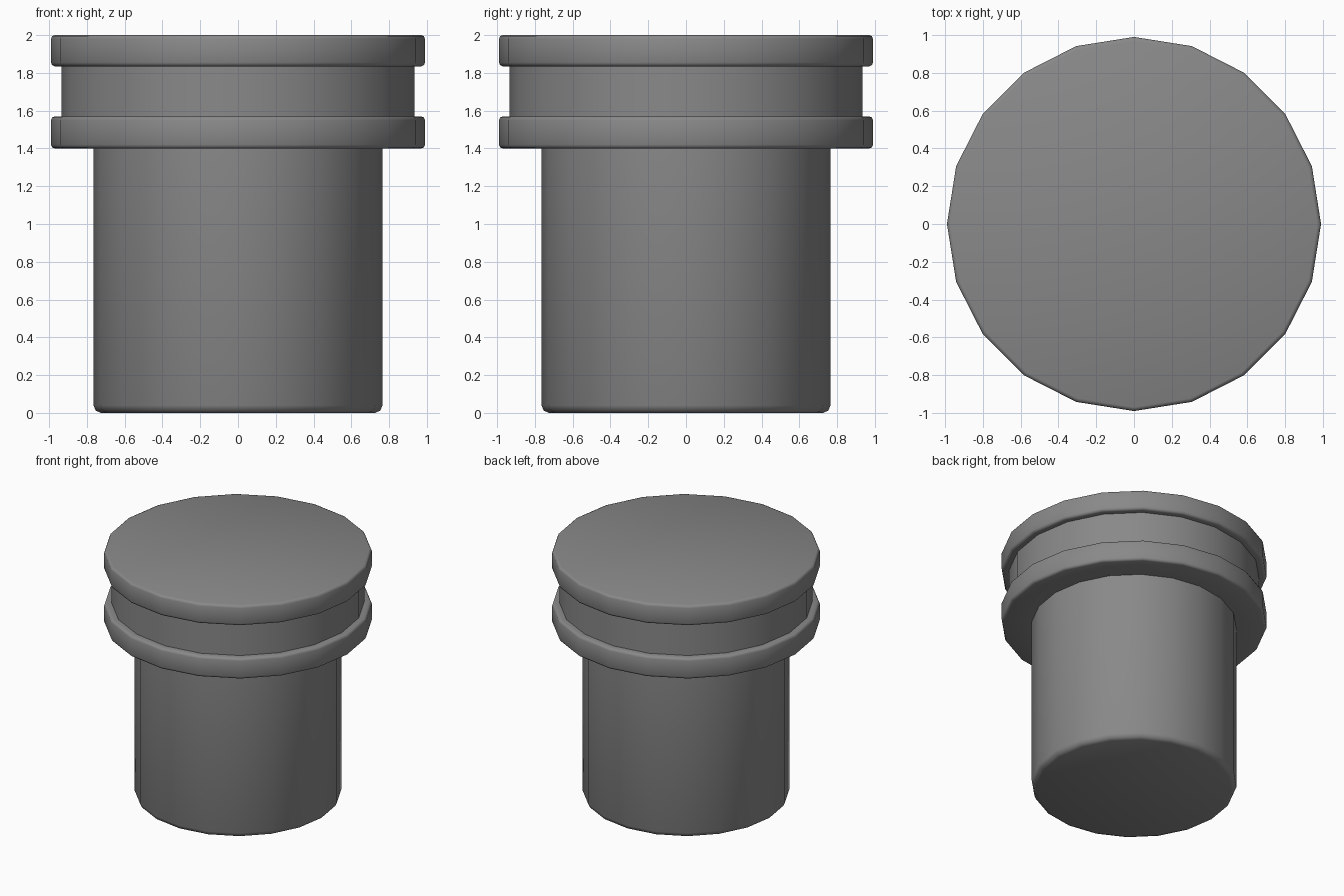
import bpy, bmesh
from math import cos, sin, pi, radians

if "Cube" in bpy.data.objects:
    bpy.data.objects.remove(bpy.data.objects["Cube"])

SIDES = 20

# Dark grey finish
dark_grey = bpy.data.materials.new("dark_grey")
dark_grey.diffuse_color = (0.25, 0.25, 0.25, 1)
dark_grey.use_nodes = True
dark_grey.node_tree.nodes["Principled BSDF"].inputs["Base Color"].default_value = dark_grey.diffuse_color


def fillet(r, z, size, start, steps=2):
    """Quarter-round rim corner around (r, z), sweeping up from angle start."""
    cz = z + size if start < 0 else z - size
    return [(r - size + size * cos(start + i * pi / 2 / steps),
             cz + size * sin(start + i * pi / 2 / steps)) for i in range(steps + 1)]


def flange(r, bottom, top, size=0.02):
    """Profile of a disc rim rounded at both edges."""
    return fillet(r, bottom, size, -pi / 2) + fillet(r, top, size, 0)


def lathe(name, profile, cap_bottom=False, cap_top=False):
    """Turn a bottom-to-top (radius, height) profile about the z axis."""
    bm = bmesh.new()
    rings = [[bm.verts.new((r * cos(2 * pi * i / SIDES), r * sin(2 * pi * i / SIDES), z))
              for i in range(SIDES)] for r, z in profile]
    for a, b in zip(rings, rings[1:]):
        for i in range(SIDES):
            j = (i + 1) % SIDES
            bm.faces.new((a[i], a[j], b[j], b[i]))
    if cap_bottom:
        bm.faces.new(rings[0][::-1])
    if cap_top:
        bm.faces.new(rings[-1])
    mesh = bpy.data.meshes.new(name)
    bm.to_mesh(mesh)
    bm.free()
    mesh.materials.append(dark_grey)
    obj = bpy.data.objects.new(name, mesh)
    bpy.context.collection.objects.link(obj)
    bpy.ops.object.select_all(action='DESELECT')
    obj.select_set(True)
    bpy.context.view_layer.objects.active = obj
    bpy.ops.object.shade_smooth_by_angle(angle=radians(50))
    return obj


# Stem with a softened foot
lathe("stem", fillet(0.765, 0, 0.04, -pi / 2) + [(0.765, 1.40)], cap_bottom=True)

# Head: two rounded flanges with a groove between them
lathe("grooved_head",
      [(0.765, 1.40)] + flange(0.99, 1.40, 1.57)
      + [(0.935, 1.57), (0.935, 1.835)] + flange(0.99, 1.835, 2.0),
      cap_top=True)
